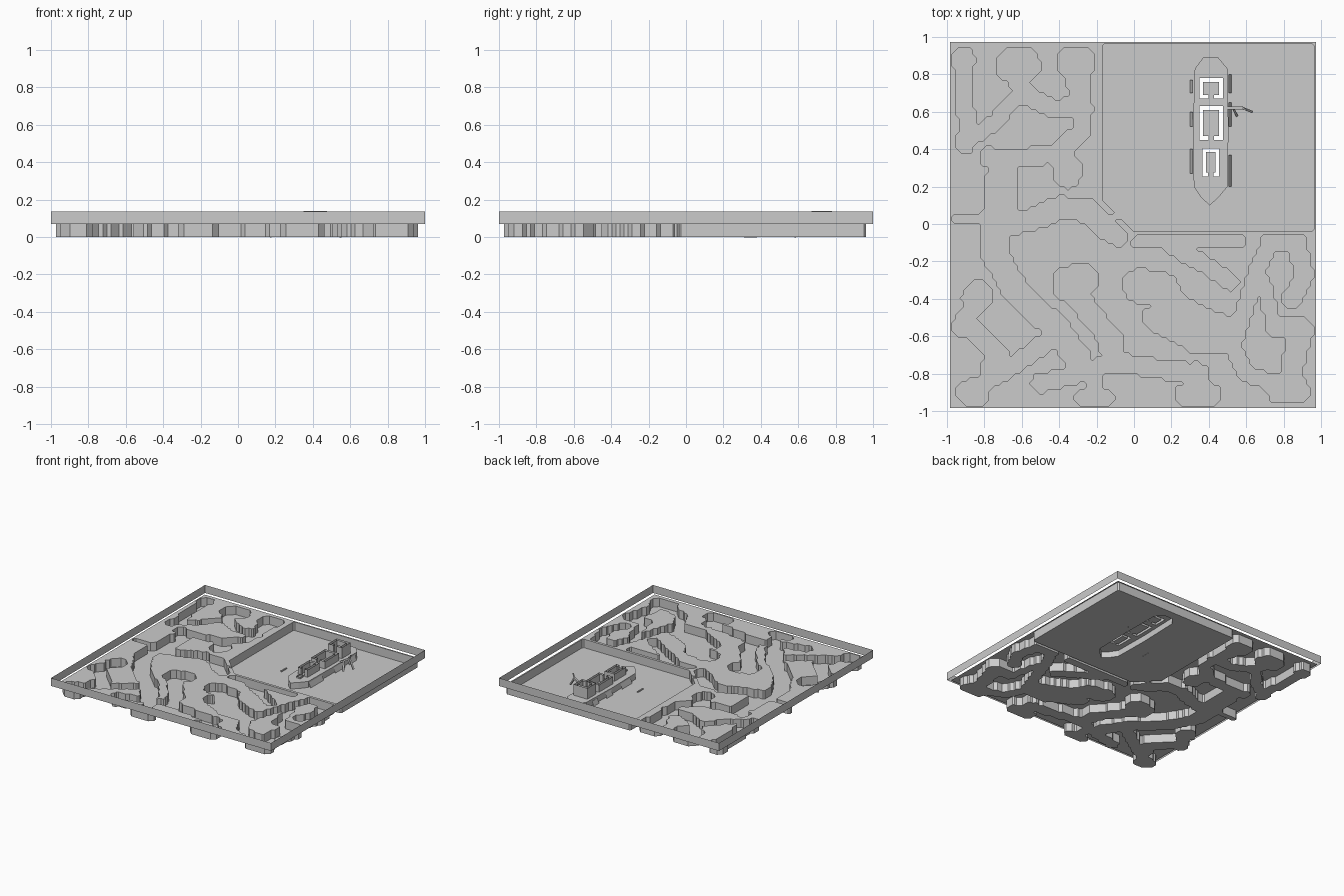
import bpy, bmesh, math
from mathutils import Vector
from mathutils.geometry import intersect_point_line

if "Cube" in bpy.data.objects:
    bpy.data.objects.remove(bpy.data.objects["Cube"])

TOP, RIM, DECK = 0.07, 0.135, 0.05
N, X0, Y0, C = 90, -0.984, -0.984, 1.958 / 90


def finish(name, bm):
    bmesh.ops.remove_doubles(bm, verts=bm.verts, dist=1e-5)
    me = bpy.data.meshes.new(name)
    bm.to_mesh(me)
    bm.free()
    ob = bpy.data.objects.new(name, me)
    bpy.context.collection.objects.link(ob)
    return ob


def face(bm, pts):
    return bm.faces.new([bm.verts.new(p) for p in pts])


def walls(bm, loop, z0, z1):
    for a, b in zip(loop, loop[1:] + loop[:1]):
        face(bm, [(*a, z0), (*b, z0), (*b, z1), (*a, z1)])


def sheet(name, loops, z):
    # flat sheet; later loops cut holes (or islands within holes)
    bm = bmesh.new()
    for loop in loops:
        vs = [bm.verts.new((*p, z)) for p in loop]
        for a, b in zip(vs, vs[1:] + vs[:1]):
            bm.edges.new((a, b))
    bmesh.ops.triangle_fill(bm, use_beauty=True, edges=bm.edges[:], normal=(0, 0, 1))
    return finish(name, bm)


def rect(x0, x1, y0, y1):
    return [(x0, y0), (x1, y0), (x1, y1), (x0, y1)]


# Sunken rooms and tunnels: radius followed by a path
north_west = [
    (.06, [(-.91, .885), (-.91, .87)]),
    (.045, [(-.91, .85), (-.915, .7), (-.89, .55), (-.9, .42)]),
    (.1, [(-.64, .85), (-.6, .85)]), (.05, [(-.62, .8), (-.6, .69)]),
    (.04, [(-.62, .69), (-.75, .54), (-.88, .45)]),
    (.05, [(-.6, .71), (-.43, .61), (-.28, .64)]),
    (.085, [(-.33, .86), (-.29, .86)]), (.06, [(-.3, .8), (-.28, .6)]),
    (.05, [(-.28, .62), (-.28, .49), (-.42, .38), (-.6, .35), (-.78, .36)]),
    (.08, [(-.36, .27), (-.36, .3)]), (.05, [(-.42, .38), (-.37, .3)]),
    (.085, [(-.7, .31), (-.71, .15), (-.74, -.02)]),
    (.025, [(-.97, .025), (-.78, .025)]),
    (.06, [(-.68, 0), (-.55, .02), (-.4, .09), (-.24, .07), (-.16, -.02)]),
    (.05, [(-.16, -.02), (-.08, -.07)]),
    (.015, [(-.16, .02), (-.06, .05)]),
]
south_west = [
    (.07, [(-.74, 0), (-.75, -.15), (-.62, -.38), (-.42, -.55), (-.3, -.72)]),
    (.08, [(-.84, -.39), (-.83, -.38)]),
    (.05, [(-.84, -.4), (-.92, -.55), (-.85, -.57), (-.72, -.7), (-.78, -.78)]),
    (.07, [(-.88, -.9), (-.84, -.9)]),
    (.05, [(-.85, -.88), (-.65, -.76), (-.45, -.62)]),
    (.09, [(-.35, -.32), (-.28, -.3)]),
    (.06, [(-.33, -.35), (-.22, -.5), (-.12, -.62), (-.12, -.68)]),
    (.05, [(-.5, -.85), (-.3, -.8), (-.1, -.74), (.15, -.78), (.35, -.8)]),
    (.05, [(-.27, -.93), (-.16, -.93)]), (.04, [(-.22, -.93), (-.2, -.8)]),
]
south_east = [
    (.06, [(.28, -.91), (.41, -.91)]), (.06, [(.35, -.9), (.33, -.8)]),
    (.09, [(.03, -.33), (.15, -.35)]),
    (.08, [(.15, -.38), (.3, -.5), (.5, -.58)]),
    (.06, [(.5, -.62), (.35, -.64), (.1, -.5)]),
    (.035, [(.02, -.1), (.57, -.1)]),
    (.045, [(.2, -.12), (.35, -.2), (.52, -.31)]),
    (.05, [(.73, -.1), (.87, -.1), (.91, -.28), (.84, -.4)]),
    (.045, [(.72, -.12), (.66, -.25), (.58, -.5), (.52, -.65), (.6, -.8), (.8, -.87)]),
    (.06, [(.76, -.55), (.9, -.56), (.86, -.7), (.82, -.88)]),
    (.04, [(.75, -.55), (.7, -.35), (.66, -.25)]),
    (.07, [(.78, -.89), (.87, -.89)]),
]
segments = [(r, Vector(a), Vector(b)) for r, path in north_west + south_west + south_east
            for a, b in zip(path, path[1:])]


def sunken(i, j):
    if i in (0, N) or j in (0, N):
        return False
    x, y = X0 + i * C, Y0 + j * C
    if x > -.16 and y > -.035 and x + y > -.04:       # harbour basin
        return True
    p = Vector((x, y))
    for r, a, b in segments:
        t = max(0, min(1, (p - a).dot(b - a) / (b - a).length_squared))
        if (p - a.lerp(b, t)).length < r:
            return True
    return False


# Terrain: plateau, tunnel floors and the cliff walls between them
low = {(i, j): sunken(i, j) for i in range(N + 1) for j in range(N + 1)}
I0, I1, J0, J1 = 53, 75, 47, 88                       # cells left open for the ship
plateau, floor, cliff = bmesh.new(), bmesh.new(), bmesh.new()
for i in range(N):
    for j in range(N):
        ring = [(i, j), (i + 1, j), (i + 1, j + 1), (i, j + 1)]
        high_pts, low_pts, mids = [], [], []
        for a, b in zip(ring, ring[1:] + ring[:1]):
            (low_pts if low[a] else high_pts).append((X0 + a[0] * C, Y0 + a[1] * C))
            if low[a] != low[b]:
                m = (X0 + (a[0] + b[0]) * C / 2, Y0 + (a[1] + b[1]) * C / 2)
                high_pts.append(m)
                low_pts.append(m)
                mids.append(m)
        if len(high_pts) > 2:
            face(plateau, [(*p, TOP) for p in high_pts])
        if len(low_pts) > 2 and not (I0 <= i < I1 and J0 <= j < J1):
            face(floor, [(*p, 0) for p in low_pts])
        for a, b in zip(mids[::2], mids[1::2]):
            face(cliff, [(*a, 0), (*b, 0), (*b, TOP), (*a, TOP)])
finish("plateau", plateau)
finish("tunnel_and_harbour_floor", floor)
finish("cliff_walls", cliff)

# Outer rim wall
bm = bmesh.new()
walls(bm, rect(-1, 1, -1, 1), TOP, RIM)
finish("rim_wall", bm)

# Ship hull, standing in an opening of the harbour floor
hull = [(.405, .1), (.45, .14), (.5, .2), (.505, .5), (.5, .83), (.45, .89),
        (.37, .89), (.325, .83), (.315, .5), (.32, .2), (.36, .14)]
around = rect(X0 + I0 * C, X0 + I1 * C, Y0 + J0 * C, Y0 + J1 * C)
sheet("floor_around_ship", [around, hull], 0)
bm = bmesh.new()
walls(bm, hull, 0, DECK)
finish("ship_hull", bm)

# Cabins: double walls without tops, each with a doorway to the front
deck_loops = [hull]
for name, x0, x1, y0, y1, h in (("aft_cabin", .35, .475, .67, .78, .14),
                                ("middle_cabin", .35, .475, .45, .63, .11),
                                ("bow_cabin", .365, .455, .255, .405, .11)):
    t, m, d = .02, (x0 + x1) / 2, .014
    loop = [(m - d, y0), (m - d, y0 + t), (x0 + t, y0 + t), (x0 + t, y1 - t),
            (x1 - t, y1 - t), (x1 - t, y0 + t), (m + d, y0 + t), (m + d, y0),
            (x1, y0), (x1, y1), (x0, y1), (x0, y0)]
    deck_loops.append(loop)
    bm = bmesh.new()
    walls(bm, loop, DECK, h)
    finish(name, bm)
sheet("ship_deck", deck_loops, DECK)

# Bow hatch, hull fenders and the crane on the starboard side
bm = bmesh.new()
walls(bm, rect(.39, .425, .2, .245), DECK, DECK + .012)
finish("bow_hatch", bm)
bm = bmesh.new()
for side, spans in ((1, ((.2, .37), (.52, .65), (.7, .8))), (-1, ((.27, .4), (.52, .6), (.7, .77)))):
    xa, xb = .41 + side * .095, .41 + side * .11
    for a, b in spans:
        face(bm, [(xb, a, 0), (xb, b, 0), (xa, b, DECK * .8), (xa, a, DECK * .8)])
finish("hull_fenders", bm)


def beam(bm, a, b, w):
    a, b = Vector(a), Vector(b)
    m = bmesh.ops.create_cube(bm, size=1)["verts"]
    q = (b - a).to_track_quat('Z', 'Y')
    for v in m:
        v.co = (a + b) / 2 + q @ Vector((v.co.x * w, v.co.y * w, v.co.z * (b - a).length))


bm = bmesh.new()
beam(bm, (.5, .62, DECK), (.58, .62, .1), .014)
beam(bm, (.58, .62, .1), (.63, .6, .03), .012)
beam(bm, (.53, .62, .07), (.55, .58, .0), .012)
beam(bm, (.58, .62, .1), (.6, .61, .135), .008)
finish("crane", bm)

# Small float in the harbour
bm = bmesh.new()
beam(bm, (.175, .31, .003), (.175, .38, .003), .01)
finish("float", bm)
